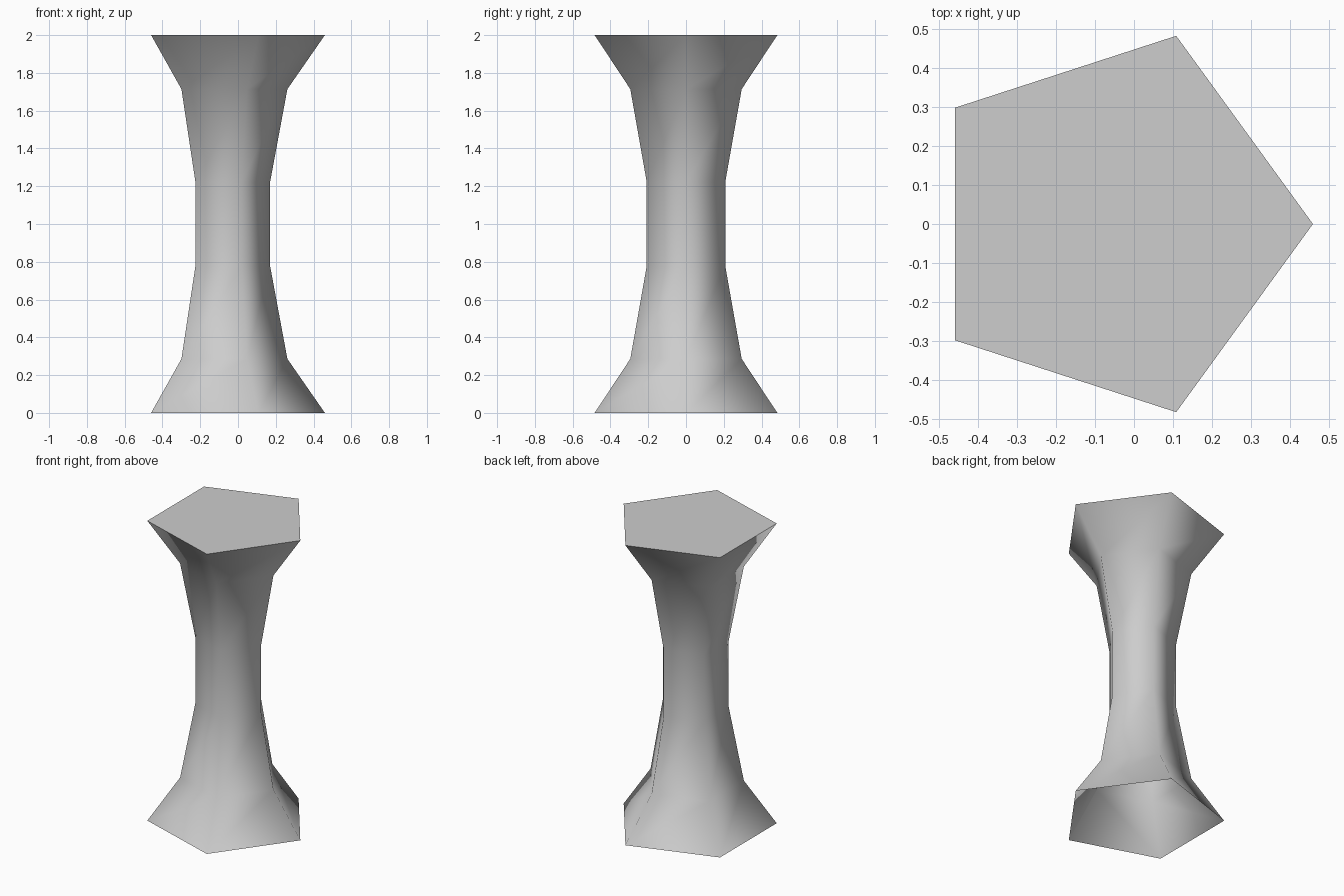
import bpy, bmesh
from math import cos, sin, tau

cube = bpy.data.objects.get("Cube")
if cube:
    bpy.data.objects.remove(cube, do_unlink=True)

SIDES = 5
CENTRE_X = -0.0486
# Flared waist profile: (radius, height)
PROFILE = [(0.5085, 0.0), (0.31, 0.286), (0.2185, 0.778),
           (0.2185, 1.222), (0.31, 1.714), (0.5085, 2.0)]

# Plain grey
grey = bpy.data.materials.new("light_grey")
grey.use_nodes = True
colour = (0.61, 0.61, 0.61, 1)
grey.diffuse_color = colour
for node in grey.node_tree.nodes:
    if node.type == 'BSDF_PRINCIPLED':
        node.inputs["Base Color"].default_value = colour

# Five-sided rings, one per profile point
bm = bmesh.new()
rings = [[bm.verts.new((CENTRE_X + r * cos(tau * i / SIDES), r * sin(tau * i / SIDES), z))
          for i in range(SIDES)] for r, z in PROFILE]

# Smooth walls between neighbouring rings, open underneath
for low, high in zip(rings, rings[1:]):
    for i in range(SIDES):
        j = (i + 1) % SIDES
        bm.faces.new((low[i], low[j], high[j], high[i])).smooth = True

# Flat top with a crisp rim
top = bm.faces.new(rings[-1])
top.smooth = False
for edge in top.edges:
    edge.smooth = False

mesh = bpy.data.meshes.new("pedestal")
bm.to_mesh(mesh)
bm.free()
mesh.materials.append(grey)
pedestal = bpy.data.objects.new("pedestal", mesh)
bpy.context.collection.objects.link(pedestal)
